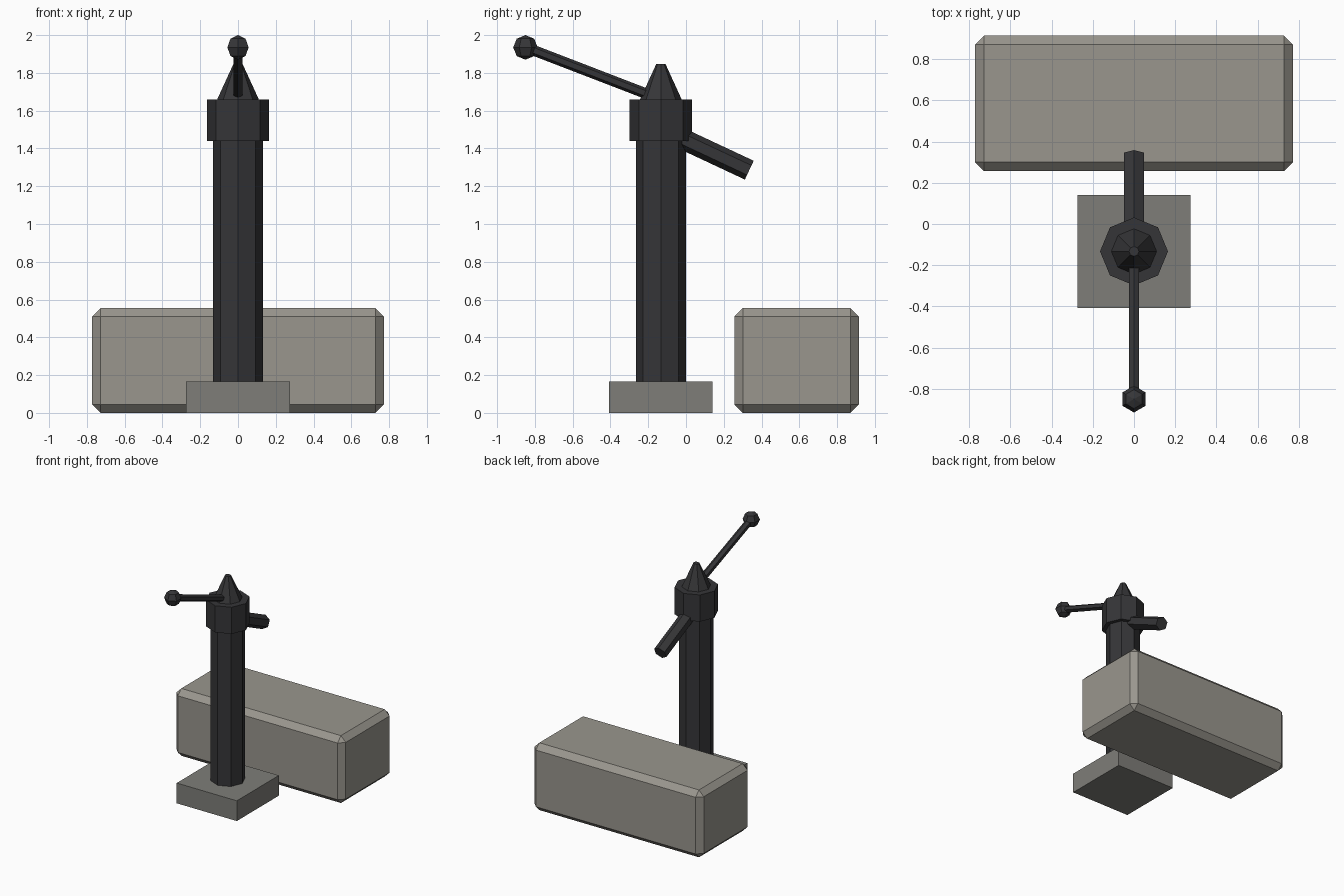
import bpy, bmesh
from math import sin, cos, pi
from mathutils import Vector, Matrix

if "Cube" in bpy.data.objects:
    bpy.data.objects.remove(bpy.data.objects["Cube"])

PY = -0.133  # y of the pump axis


def material(name, rgb):
    m = bpy.data.materials.new(name)
    m.diffuse_color = (*rgb, 1)
    m.use_nodes = True
    m.node_tree.nodes["Principled BSDF"].inputs["Base Color"].default_value = m.diffuse_color
    return m


IRON = material("dark_iron", (0.036, 0.036, 0.039))
STONE = material("pale_stone", (0.32, 0.305, 0.27))
PLINTH = material("grey_stone", (0.21, 0.207, 0.19))


def finish(name, bm, mat):
    bmesh.ops.recalc_face_normals(bm, faces=bm.faces)
    me = bpy.data.meshes.new(name)
    bm.to_mesh(me)
    bm.free()
    me.materials.append(mat)
    ob = bpy.data.objects.new(name, me)
    bpy.context.collection.objects.link(ob)
    return ob


def box(name, lo, hi, mat, bevel=0):
    lo, hi = Vector(lo), Vector(hi)
    bm = bmesh.new()
    bmesh.ops.create_cube(bm, size=1, matrix=Matrix.Translation((lo + hi) / 2)
                          @ Matrix.Diagonal((*(hi - lo), 1)))
    if bevel:
        bmesh.ops.bevel(bm, geom=bm.edges[:], offset=bevel, segments=1,
                        affect='EDGES', profile=0.5)
    return finish(name, bm, mat)


def prism(name, p0, p1, r0, r1, sides, mat):
    """Capped frustum between two points in the x = 0 plane, one vertex in that plane."""
    p0, p1 = Vector(p0), Vector(p1)
    side = Vector((1, 0, 0))
    up = (p1 - p0).normalized().cross(side)
    bm = bmesh.new()
    rings = [[bm.verts.new(p + r * (up * cos(2 * pi * i / sides) + side * sin(2 * pi * i / sides)))
              for i in range(sides)] for p, r in ((p0, r0), (p1, r1))]
    for i in range(sides):
        j = (i + 1) % sides
        bm.faces.new((rings[0][i], rings[0][j], rings[1][j], rings[1][i]))
    for ring in rings:
        bm.faces.new(ring)
    return finish(name, bm, mat)


# Stone trough and plinth
box("trough", (-0.772, 0.257, 0), (0.772, 0.915, 0.555), STONE, 0.044)
box("plinth", (-0.274, PY - 0.274, 0), (0.274, PY + 0.274, 0.167), PLINTH)

# Pump column, collar and cap
prism("column", (0, PY, 0.167), (0, PY, 1.44), 0.132, 0.132, 8, IRON)
prism("collar", (0, PY, 1.44), (0, PY, 1.66), 0.165, 0.165, 8, IRON)
prism("cap", (0, PY, 1.66), (0, PY, 1.848), 0.11, 0.024, 8, IRON)

# Spout and handle
prism("spout", (0, -0.03, 1.456), (0, 0.335, 1.285), 0.055, 0.055, 6, IRON)
prism("handle", (0, PY, 1.66), (0, -0.85, 1.936), 0.028, 0.028, 6, IRON)

# Handle knob
bm = bmesh.new()
bmesh.ops.create_uvsphere(bm, u_segments=6, v_segments=4, radius=0.065,
                          matrix=Matrix.Translation((0, -0.85, 1.935)))
finish("knob", bm, IRON)
